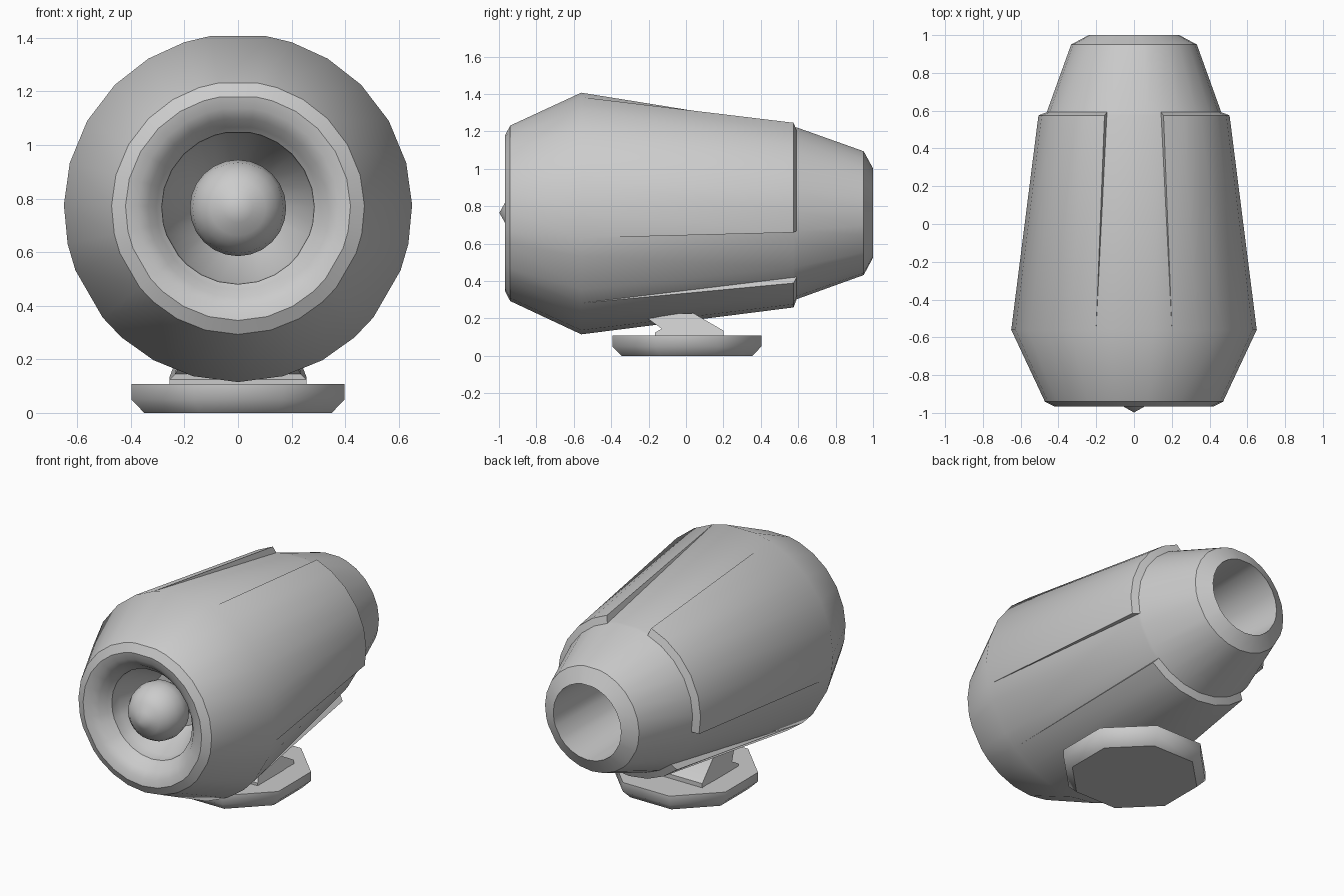
import bpy, bmesh, math

if "Cube" in bpy.data.objects:
    bpy.data.objects.remove(bpy.data.objects["Cube"])

AXIS_Z = 0.765


def finish(name, bm, angle=35):
    bmesh.ops.remove_doubles(bm, verts=bm.verts, dist=0.0005)
    bmesh.ops.recalc_face_normals(bm, faces=bm.faces)
    me = bpy.data.meshes.new(name)
    bm.to_mesh(me)
    bm.free()
    ob = bpy.data.objects.new(name, me)
    bpy.context.collection.objects.link(ob)
    bpy.ops.object.select_all(action='DESELECT')
    ob.select_set(True)
    bpy.context.view_layer.objects.active = ob
    bpy.ops.object.shade_smooth_by_angle(angle=math.radians(angle))
    return ob


def lathe(name, profile, angles):
    """Turn (y, radius, groove radius) about the long axis; angles are (degrees from top, in groove)."""
    bm = bmesh.new()
    rings = []
    for y, r, g in profile:
        ring = []
        for a, in_groove in angles:
            t, rad = math.radians(a), g if in_groove else r
            ring.append(bm.verts.new((rad * math.sin(t), y, AXIS_Z + rad * math.cos(t))))
        rings.append(ring)
    n = len(angles)
    for lo, hi in zip(rings, rings[1:]):
        for i in range(n):
            j = (i + 1) % n
            bm.faces.new((lo[i], lo[j], hi[j], hi[i]))
    return finish(name, bm)


# engine shell: three shallow grooves ramp down toward the rear
angles = []
for c in (0, 120, 240):
    angles += [(c + d, True) for d in (-18, -9, 9, 18)]
    angles += [(c + d, False) for d in (18, 31, 45, 60, 75, 89, 102)]
shell = [(y, r, r) for y, r in [
    (-0.60, 0.0), (-0.60, 0.17), (-0.80, 0.28), (-0.87, 0.285), (-0.89, 0.305),
    (-0.93, 0.335), (-0.957, 0.375), (-0.967, 0.42), (-0.94, 0.472), (-0.56, 0.65)]]
shell += [(0.575, 0.506, 0.465)]
shell += [(y, r, r) for y, r in [
    (0.592, 0.462), (0.95, 0.333), (1.0, 0.24), (0.6, 0.225), (0.2, 0.2), (0.2, 0.0)]]
lathe("engine_shell", shell, angles)

# nose spinner inside the intake
spinner = [(-0.998, 0.0), (-0.967, 0.055)]
spinner += [(-0.80 - 0.18 * math.cos(math.radians(a)), 0.18 * math.sin(math.radians(a)))
            for a in (35, 52, 70, 90, 110, 135)]
spinner += [(-0.59, 0.1)]
lathe("nose_spinner", [(y, r, r) for y, r in spinner], [(i * 15, False) for i in range(24)])

# octagonal foot with chamfered underside
bm = bmesh.new()
rings = []
for z, half in ((0, 0.35), (0.05, 0.398), (0.108, 0.398)):
    rad = half / math.cos(math.pi / 8)
    rings.append([bm.verts.new((rad * math.cos(math.radians(22.5 + 45 * i)),
                                rad * math.sin(math.radians(22.5 + 45 * i)) + 0.005, z))
                  for i in range(8)])
for lo, hi in zip(rings, rings[1:]):
    for i in range(8):
        bm.faces.new((lo[i], lo[i - 1], hi[i - 1], hi[i]))
bm.faces.new(rings[0])
bm.faces.new(rings[-1])
finish("foot", bm, 46)

# pylon joining foot and shell: (y, z, half width)
section = [(-0.165, 0.10, 0.255), (0.2, 0.10, 0.255), (0.2, 0.135, 0.255), (0.04, 0.228, 0.22),
           (-0.04, 0.226, 0.22), (-0.205, 0.2, 0.20), (-0.13, 0.145, 0.235), (-0.165, 0.125, 0.255)]
bm = bmesh.new()
sides = [[bm.verts.new((s * w, y, z)) for y, z, w in section] for s in (-1, 1)]
for i in range(len(section)):
    bm.faces.new((sides[0][i], sides[0][i - 1], sides[1][i - 1], sides[1][i]))
for f in sides:
    bm.faces.new(f)
finish("pylon", bm)
